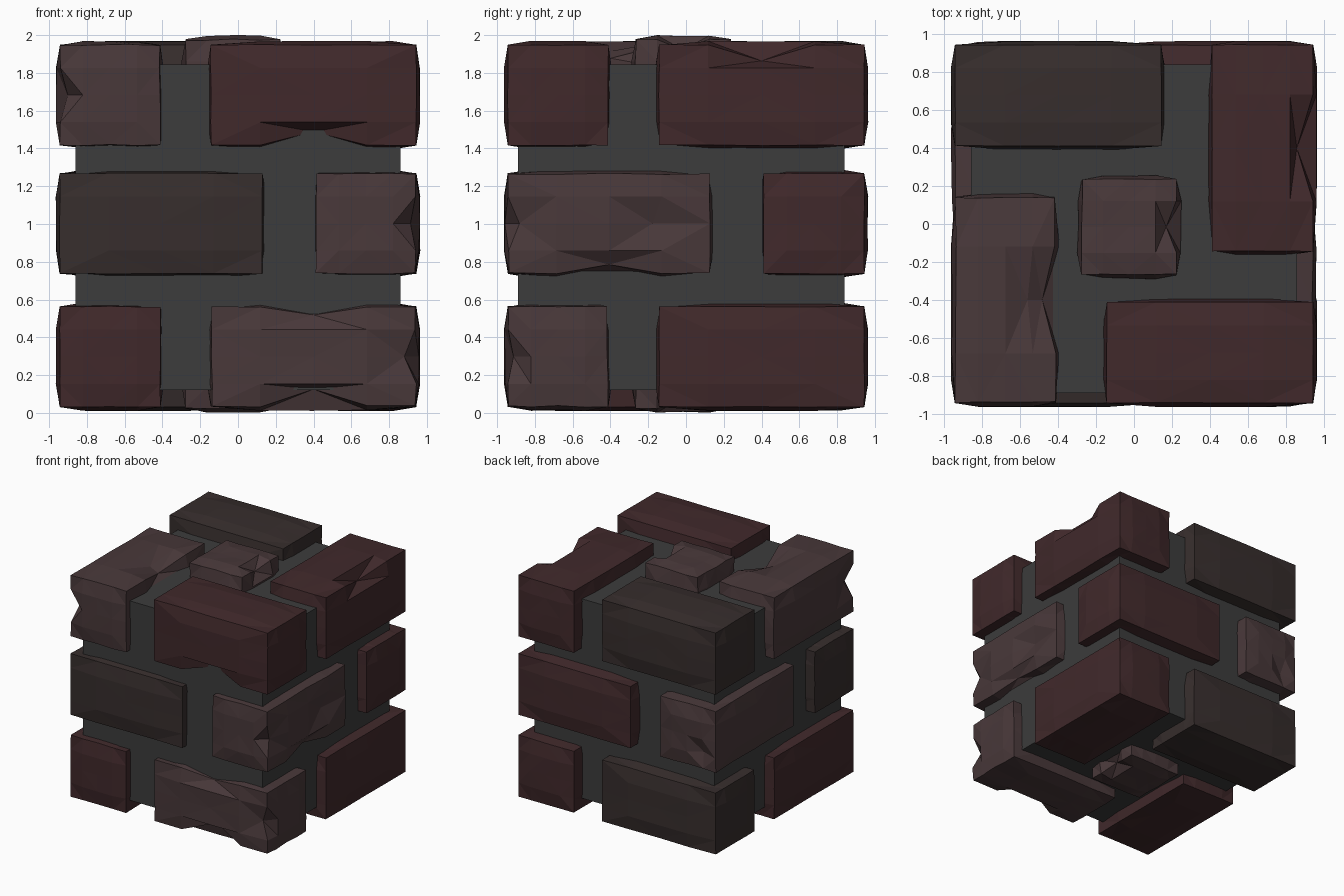
import bpy, bmesh, random
from mathutils import Vector, Matrix

if "Cube" in bpy.data.objects:
    bpy.data.objects.remove(bpy.data.objects["Cube"])

random.seed(4)


def material(name, rgb):
    m = bpy.data.materials.new(name)
    m.diffuse_color = (*rgb, 1)
    m.use_nodes = True
    m.node_tree.nodes["Principled BSDF"].inputs["Base Color"].default_value = m.diffuse_color
    return m


MORTAR = material("mortar", (0.045, 0.045, 0.045))
RED = material("red_brick", (0.052, 0.022, 0.024))
WORN = material("worn_brick", (0.066, 0.040, 0.042))
BROWN = material("brown_brick", (0.038, 0.027, 0.026))


def block(name, lo, hi, mat, chips=(), cuts=3, bulge=0.02):
    """Slightly bulging box; each chip sinks the vertex nearest a point towards the middle."""
    lo, hi = Vector(lo), Vector(hi)
    centre, half = (lo + hi) / 2, (hi - lo) / 2
    bm = bmesh.new()
    bmesh.ops.create_cube(bm, size=2)
    if cuts:
        bmesh.ops.subdivide_edges(bm, edges=bm.edges[:], cuts=cuts, use_grid_fill=True)
    rough = 0.009 if mat == WORN else 0.004 if cuts else 0
    for v in bm.verts:
        extreme = [abs(c) > 0.99 for c in v.co]
        pull = bulge if sum(extreme) > 1 else 0
        for i in range(3):
            c = v.co[i] * half[i]
            if extreme[i]:
                c -= v.co[i] * (pull + random.uniform(0, rough))
            v.co[i] = centre[i] + c
    for *point, depth in chips:
        v = min(bm.verts, key=lambda w: (w.co - Vector(point)).length)
        v.co += (centre - v.co).normalized() * depth
    if cuts:
        bmesh.ops.triangulate(bm, faces=bm.faces[:])
    bmesh.ops.recalc_face_normals(bm, faces=bm.faces[:])
    me = bpy.data.meshes.new(name)
    bm.to_mesh(me)
    bm.free()
    me.materials.append(mat)
    ob = bpy.data.objects.new(name, me)
    bpy.context.collection.objects.link(ob)


# mortar core
block("mortar_core", (-0.86, -0.89, 0.12), (0.86, 0.84, 1.845), MORTAR, cuts=0, bulge=0)

# each row is a pinwheel of four bricks; the middle row is mirrored
SIDES = ("front", "right", "back", "left")
ROWS = {
    "bottom": (0.01, 1, (WORN, RED, BROWN, RED)),
    "middle": (0.715, -1, (BROWN, WORN, RED, WORN)),
    "top": (1.395, 1, (RED, RED, BROWN, WORN)),
}
# larger chips: x, y, z and depth
CHIPS = {
    "top_front": [(0.39, -0.95, 1.4, 0.10)],
    "top_right": [(0.95, 0.38, 1.97, 0.12)],
    "top_left": [(-0.42, -0.4, 1.97, 0.10), (-0.55, -0.4, 1.97, 0.06),
                 (-0.96, -0.95, 1.68, 0.08)],
    "middle_right": [(0.95, -0.95, 1.0, 0.07), (0.96, -0.12, 1.0, 0.07),
                     (0.95, -0.4, 0.73, 0.06)],
    "middle_left": [(-0.8, 0.95, 0.86, 0.06)],
    "bottom_front": [(0.39, -0.95, 0.57, 0.06), (0.39, -0.95, 0.02, 0.13),
                     (0.95, -0.95, 0.3, 0.07)],
}

for row, (z, mirror, mats) in ROWS.items():
    for turn, side in enumerate(SIDES):
        # turn the front brick's footprint by quarter turns
        spin = Matrix.Rotation(mirror * turn * 1.5707963, 3, "Z")
        ends = [spin @ Vector(p) for p in ((-0.165, -0.965, 0), (0.965, -0.39, 0))]
        if mirror < 0:
            # mirroring swaps left and right along with the turning direction
            spin = Matrix.Rotation(turn * 1.5707963, 3, "Z")
            ends = [spin @ Vector(p) for p in ((-0.965, -0.965, 0), (0.15, -0.39, 0))]
        lo = [min(e[i] for e in ends) for i in (0, 1)] + [z]
        hi = [max(e[i] for e in ends) for i in (0, 1)] + [z + 0.575]
        key = f"{row}_{side}"
        block(f"{key}_brick", lo, hi, mats[turn], CHIPS.get(key, ()))

# single bricks in the middle of the top and bottom
for name, z, chip in (("top", 1.44, (0.24, 0, 2, 0.08)), ("bottom", 0, (0.24, 0, 0, 0.08))):
    block(f"{name}_center_brick", (-0.3, -0.29, z), (0.25, 0.26, z + 0.56), WORN, [chip])
